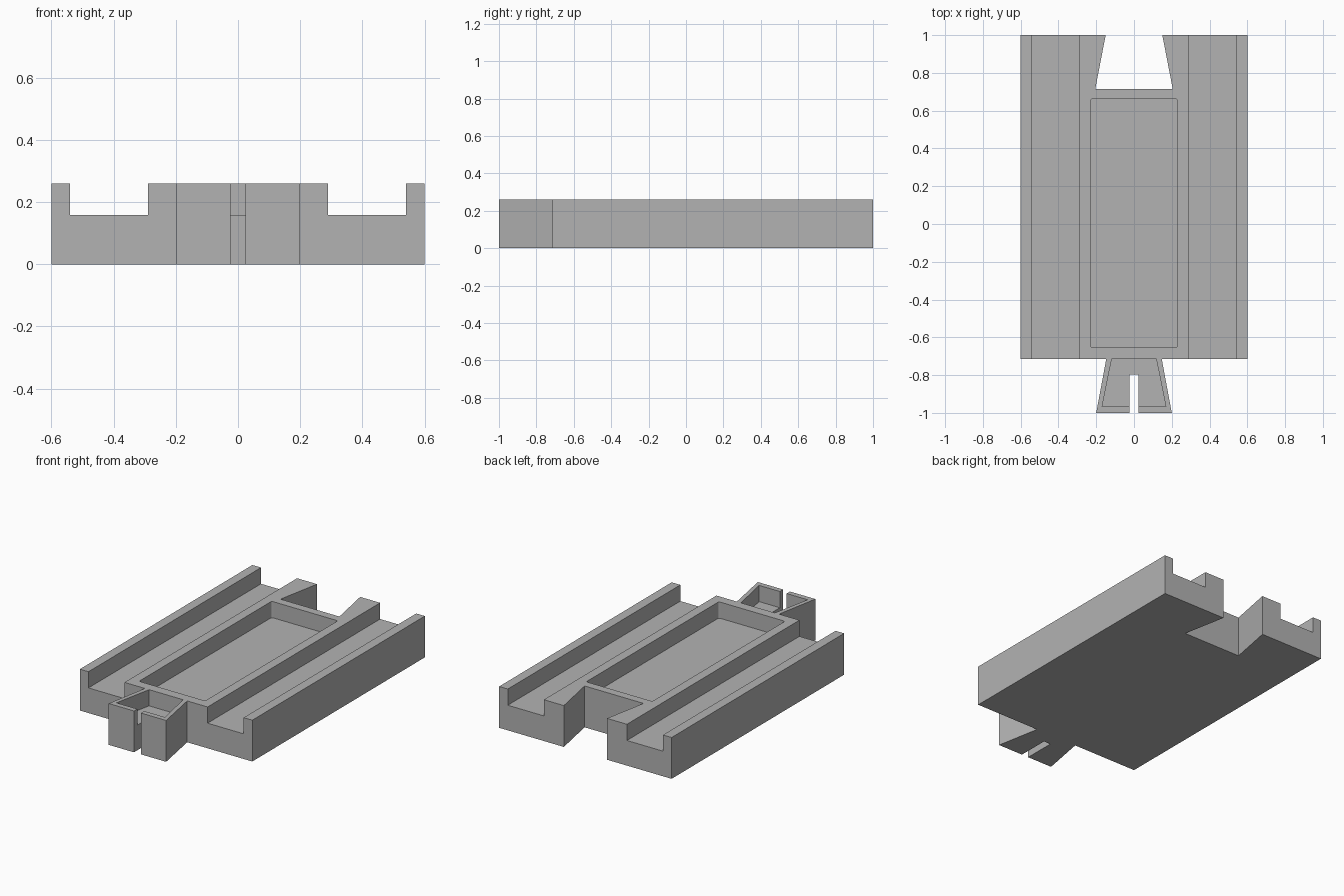
import bpy, bmesh

cube = bpy.data.objects.get("Cube")
if cube:
    bpy.data.objects.remove(cube, do_unlink=True)

HEIGHT, FLOOR = 0.26, 0.158      # deck top and recess floor
FRONT, BACK = -0.715, 1.0        # ends of the main slab
NOTCH = 0.715                    # inner end of the socket

grey = bpy.data.materials.new("plain_grey")
grey.use_nodes = True
colour = (0.45, 0.45, 0.45, 1)
grey.diffuse_color = colour
grey.node_tree.nodes["Principled BSDF"].inputs["Base Color"].default_value = colour


def prism(name, outline, z0, z1, round_corners=0):
    """Extrude a flat outline upward, optionally rounding its vertical edges."""
    bm = bmesh.new()
    face = bm.faces.new([bm.verts.new((x, y, z0)) for x, y in outline])
    top = bmesh.ops.extrude_face_region(bm, geom=[face])["geom"]
    bmesh.ops.translate(bm, vec=(0, 0, z1 - z0),
                        verts=[v for v in top if isinstance(v, bmesh.types.BMVert)])
    if round_corners:
        upright = [e for e in bm.edges if abs(e.verts[0].co.z - e.verts[1].co.z) > 0.01]
        bmesh.ops.bevel(bm, geom=upright, offset=round_corners, segments=4,
                        profile=0.5, affect='EDGES')
    bmesh.ops.recalc_face_normals(bm, faces=bm.faces)
    mesh = bpy.data.meshes.new(name)
    bm.to_mesh(mesh)
    bm.free()
    mesh.materials.append(grey)
    obj = bpy.data.objects.new(name, mesh)
    bpy.context.collection.objects.link(obj)
    return obj


def box(x0, x1, y0, y1):
    return [(x0, y0), (x1, y0), (x1, y1), (x0, y1)]


def both_sides(right_half):
    """Complete a symmetric outline from its +x points."""
    return right_half + [(-x, y) for x, y in reversed(right_half)]


# Slab outline with the flared front connector and the matching back socket
track = prism("track_slab", both_sides([
    (0.2, -1), (0.147, FRONT), (0.6, FRONT), (0.6, BACK),
    (0.15, BACK), (0.205, NOTCH)]), 0, HEIGHT)

# Two wheel grooves, the centre tray, the connector recess and its split
above = HEIGHT + 0.1
cutters = [prism("groove_cutter", box(min(s * 0.289, s * 0.54), max(s * 0.289, s * 0.54),
                                      FRONT - 0.1, BACK + 0.1), FLOOR, above)
           for s in (-1, 1)]
cutters.append(prism("tray_cutter", box(-0.23, 0.23, -0.655, 0.663), FLOOR, above, 0.012))
cutters.append(prism("connector_recess_cutter",
                     both_sides([(0.169, -0.967), (0.118, FRONT)]), FLOOR, above))
cutters.append(prism("connector_split_cutter", box(-0.024, 0.024, -1.1, -0.797), -0.1, above))

for cutter in cutters:
    cutter.hide_render = True
    cut = track.modifiers.new(cutter.name, 'BOOLEAN')
    cut.operation = 'DIFFERENCE'
    cut.solver = 'EXACT'
    cut.object = cutter

# Bake the cuts and discard the cutters
bpy.context.view_layer.update()
baked = bpy.data.meshes.new_from_object(
    track.evaluated_get(bpy.context.evaluated_depsgraph_get()))
track.modifiers.clear()
track.data = baked
for cutter in cutters:
    bpy.data.objects.remove(cutter, do_unlink=True)
